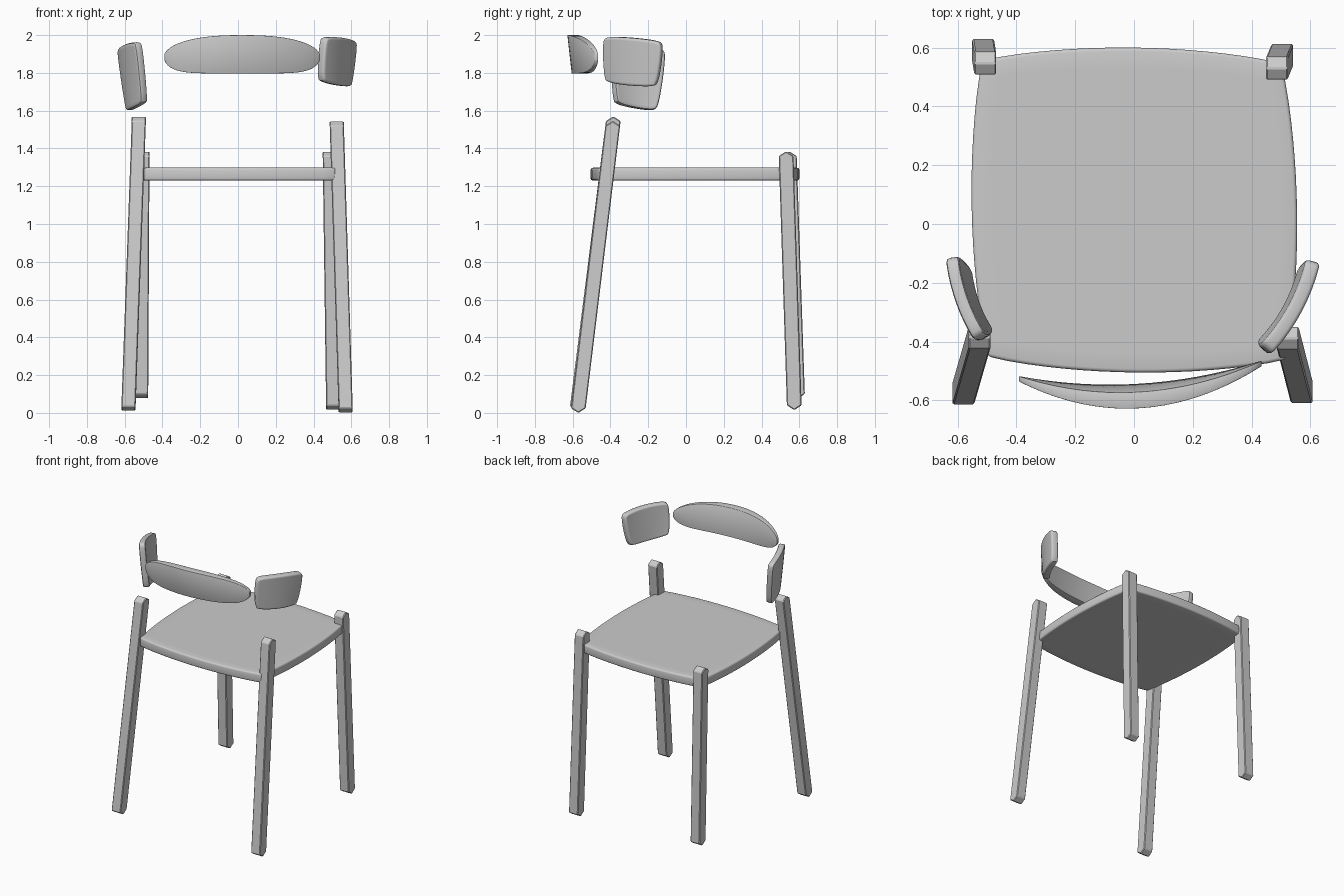
import bpy, math
from mathutils import Vector

if "Cube" in bpy.data.objects:
    bpy.data.objects.remove(bpy.data.objects["Cube"])


def add_mesh(name, verts, faces):
    me = bpy.data.meshes.new(name)
    me.from_pydata([tuple(v) for v in verts], [], faces)
    me.validate()
    ob = bpy.data.objects.new(name, me)
    bpy.context.collection.objects.link(ob)
    return ob


def finish(ob, angle=40):
    for o in bpy.context.selected_objects:
        o.select_set(False)
    bpy.context.view_layer.objects.active = ob
    ob.select_set(True)
    for m in list(ob.modifiers):
        bpy.ops.object.modifier_apply(modifier=m.name)
    bpy.ops.object.shade_smooth_by_angle(angle=math.radians(angle))


def bevel(ob, width, segments):
    b = ob.modifiers.new("bevel", 'BEVEL')
    b.width, b.segments = width, segments
    b.limit_method, b.angle_limit = 'ANGLE', math.radians(50)


def plate(name, corners, thick, bev, swell=(0, 0), bow=(0, 0, 0), rnd=0.0, segs=3, n=16):
    """Four-cornered plate with swollen edges, bowed middle and rounded corners."""
    a, b, c, d = (Vector(p) for p in corners)
    U = (b + c - a - d).normalized()
    V = (c + d - a - b).normalized()
    bow = Vector(bow)
    verts = []
    for j in range(n + 1):
        for i in range(n + 1):
            s, t = 2 * i / n - 1, 2 * j / n - 1
            u, v = s * (1 - rnd * t ** 8), t * (1 - rnd * s ** 8)
            p = ((1 - v) * ((1 - u) * a + (1 + u) * b) + (1 + v) * ((1 - u) * d + (1 + u) * c)) / 4
            p += U * swell[0] * u * (1 - v * v) + V * swell[1] * v * (1 - u * u) + bow * (1 - u * u)
            verts.append(p)
    w = n + 1
    faces = [(j * w + i, j * w + i + 1, (j + 1) * w + i + 1, (j + 1) * w + i)
             for j in range(n) for i in range(n)]
    ob = add_mesh(name, verts, faces)
    m = ob.modifiers.new("thickness", 'SOLIDIFY')
    m.thickness, m.offset = thick, 0
    bevel(ob, bev, segs)
    finish(ob)
    return ob


def leg(name, bottom, top, w=0.075, d=0.078, ridge=0.025):
    """Square bar with a low roof-shaped ridge on both ends."""
    verts = []
    for end, sign in ((Vector(bottom), -1), (Vector(top), 1)):
        for x, y, drop in ((-1, -1, 1), (1, -1, 1), (1, 0, 0), (1, 1, 1), (-1, 1, 1), (-1, 0, 0)):
            verts.append(end + Vector((x * w / 2, y * d / 2, -sign * drop * ridge)))
    faces = [(0, 5, 2, 1), (5, 4, 3, 2), (6, 7, 8, 11), (11, 8, 9, 10),
             (0, 1, 7, 6), (3, 4, 10, 9), (1, 2, 3, 9, 8, 7), (4, 5, 0, 6, 11, 10)]
    ob = add_mesh(name, verts, faces)
    bevel(ob, 0.005, 1)
    finish(ob, 20)


# Legs, each with its own splay
leg("front_leg_left", (-0.58, -0.575, 0.01), (-0.525, -0.385, 1.57))
leg("front_leg_right", (0.57, -0.57, 0.0), (0.523, -0.388, 1.545))
leg("rear_leg_left", (-0.513, 0.59, 0.075), (-0.506, 0.547, 1.385))
leg("rear_leg_right", (0.504, 0.573, 0.015), (0.486, 0.53, 1.385))

# Seat
plate("seat", [(-0.50, -0.455, 1.264), (0.52, -0.465, 1.264), (0.505, 0.55, 1.264), (-0.52, 0.56, 1.264)],
      0.068, 0.012, swell=(0.042, 0.045), rnd=0.01)

# Side pads
plate("side_pad_right", [(0.435, -0.415, 1.755), (0.58, -0.155, 1.73), (0.61, -0.125, 1.965), (0.45, -0.425, 1.99)],
      0.05, 0.016, swell=(0.008, 0.008), bow=(0.018, -0.012, 0), rnd=0.05)
plate("side_pad_left", [(-0.493, -0.375, 1.64), (-0.572, -0.155, 1.60), (-0.62, -0.11, 1.925), (-0.525, -0.385, 1.965)],
      0.045, 0.012, swell=(0.008, 0.006), bow=(-0.014, -0.008, 0), rnd=0.05, segs=2)

# Curved backrest, arched on top and flat below
N = 32
verts, faces = [], []
for i in range(N + 1):
    u = 0.996 * math.sin((2 * i / N - 1) * math.pi / 2)
    x = 0.022 + 0.414 * u
    base, k = -0.50 + 0.064 * x, 1 - u * u
    zt = 1.885 + 0.115 * math.sqrt(1 - abs(u) ** 2.4)
    zb = 1.885 - 0.088 * math.sqrt(1 - abs(u) ** 6)
    verts += [(x, base - 0.01 - 0.118 * k, zt), (x, base + 0.008 - 0.08 * k, zt),
              (x, base + 0.008 - 0.052 * k, zb), (x, base - 0.01 - 0.095 * k, zb)]
    if i:
        q = 4 * (i - 1)
        faces += [(q + j, q + (j + 1) % 4, q + 4 + (j + 1) % 4, q + 4 + j) for j in range(4)]
faces += [(3, 2, 1, 0), (4 * N, 4 * N + 1, 4 * N + 2, 4 * N + 3)]
back = add_mesh("backrest", verts, faces)
bevel(back, 0.004, 2)
finish(back)
